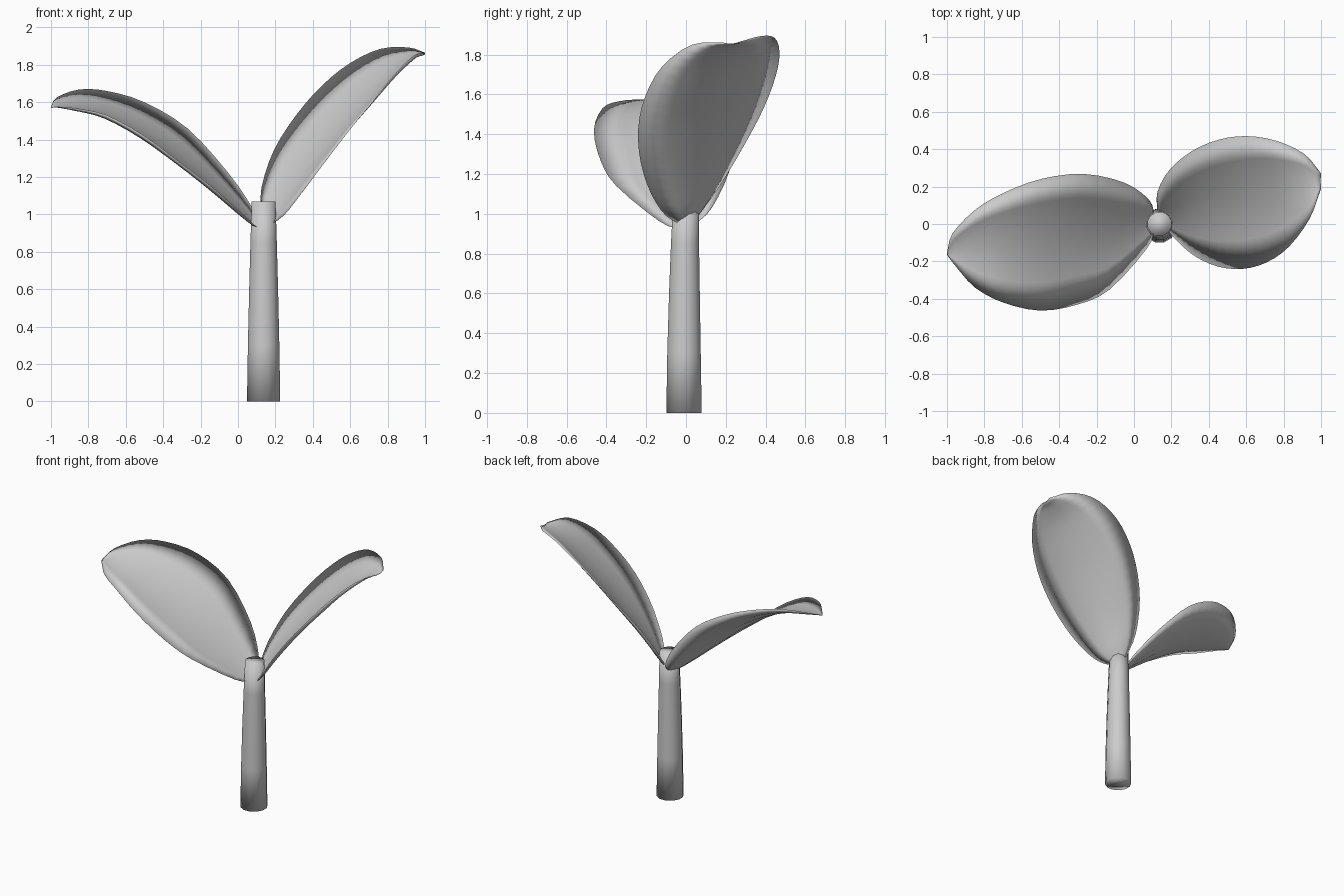
import bpy, bmesh, math
from mathutils import Vector

if "Cube" in bpy.data.objects:
    bpy.data.objects.remove(bpy.data.objects["Cube"])

grey = bpy.data.materials.new("soft_grey")
grey.diffuse_color = (0.6, 0.6, 0.6, 1)
grey.use_nodes = True
grey.node_tree.nodes["Principled BSDF"].inputs["Base Color"].default_value = grey.diffuse_color


def finish(name, bm):
    bmesh.ops.remove_doubles(bm, verts=bm.verts, dist=0.0005)
    bmesh.ops.recalc_face_normals(bm, faces=bm.faces)
    for f in bm.faces:
        f.smooth = True
    me = bpy.data.meshes.new(name)
    bm.to_mesh(me)
    bm.free()
    me.materials.append(grey)
    bpy.context.collection.objects.link(bpy.data.objects.new(name, me))


def smooth_path(pts, steps=3):
    """Catmull-Rom curve through the points."""
    p = [Vector(q) for q in pts]
    p = [2 * p[0] - p[1]] + p + [2 * p[-1] - p[-2]]
    out = []
    for i in range(1, len(p) - 2):
        a, b, c, d = p[i - 1:i + 3]
        for k in range(steps):
            t = k / steps
            out.append(0.5 * (2 * b + (c - a) * t + (2 * a - 5 * b + 4 * c - d) * t * t
                              + (3 * b - a - 3 * c + d) * t ** 3))
    return out + [p[-2]]


def leaf(name, front, back, sag, thick):
    """Thin cupped blade between two rim curves; both skins share the rim."""
    A, B = smooth_path(front), smooth_path(back)
    n = len(A)
    cols = (0, 0.2, 0.4, 0.6, 0.8, 1)
    bm = bmesh.new()
    rings = []
    for i in range(n):
        a, b = A[i], B[i]
        j, k = max(i - 1, 0), min(i + 1, n - 1)
        along = (A[k] + B[k]) - (A[j] + B[j])
        across = b - a
        up = along.cross(across).normalized()
        if up.z < 0:
            up = -up
        w = across.length
        mid = [a.lerp(b, t) - up * sag * w * 4 * t * (1 - t) for t in cols]
        low = [m - up * thick * min(1, w * 3) for m in mid[1:-1]]
        rings.append([bm.verts.new(v) for v in mid + low[::-1]])
    m = len(rings[0])
    for r, s in zip(rings, rings[1:]):
        for c in range(m):
            d = (c + 1) % m
            bm.faces.new((r[c], r[d], s[d], s[c]))
    bm.faces.new(rings[0])
    bm.faces.new(rings[-1])
    finish(name, bm)


# Stem: tapered tube with a flat top
bm = bmesh.new()
rings = []
for z, r, y in ((0, 0.092, -0.01), (0.3, 0.087, -0.01), (0.6, 0.08, -0.008),
                (0.85, 0.073, -0.005), (1.07, 0.066, 0)):
    rings.append([bm.verts.new((0.137 + r * math.cos(a), y + r * math.sin(a), z))
                  for a in (math.tau * (i + 0.5) / 12 for i in range(12))])
for r, s in zip(rings, rings[1:]):
    for i in range(12):
        j = (i + 1) % 12
        bm.faces.new((r[i], r[j], s[j], s[i]))
bm.faces.new(rings[0])
bm.faces.new(rings[-1])
finish("stem", bm)

# Left, lower leaf
leaf("left_leaf",
     [(0.11, -0.03, 0.925), (0.07, -0.13, 0.96), (-0.13, -0.35, 1.14), (-0.3, -0.43, 1.27),
      (-0.5, -0.463, 1.42), (-0.7, -0.42, 1.53), (-0.85, -0.34, 1.565), (-0.95, -0.23, 1.575),
      (-1, -0.165, 1.57)],
     [(0.11, 0.05, 0.95), (0.08, 0.13, 1.03), (-0.05, 0.22, 1.22), (-0.27, 0.268, 1.46),
      (-0.5, 0.24, 1.6), (-0.7, 0.165, 1.66), (-0.85, 0.075, 1.668), (-0.97, -0.05, 1.625),
      (-1, -0.155, 1.575)], 0.09, 0.012)

# Right, upper leaf
leaf("right_leaf",
     [(0.16, -0.01, 0.94), (0.24, -0.1, 0.99), (0.33, -0.175, 1.1), (0.45, -0.228, 1.26),
      (0.58, -0.24, 1.43), (0.71, -0.205, 1.59), (0.83, -0.12, 1.74), (0.94, 0.03, 1.85),
      (1, 0.19, 1.86)],
     [(0.125, 0.07, 1.0), (0.125, 0.17, 1.14), (0.19, 0.29, 1.34), (0.31, 0.39, 1.53),
      (0.45, 0.45, 1.69), (0.6, 0.47, 1.81), (0.76, 0.445, 1.885), (0.91, 0.375, 1.893),
      (1, 0.27, 1.865)], 0.09, 0.012)
